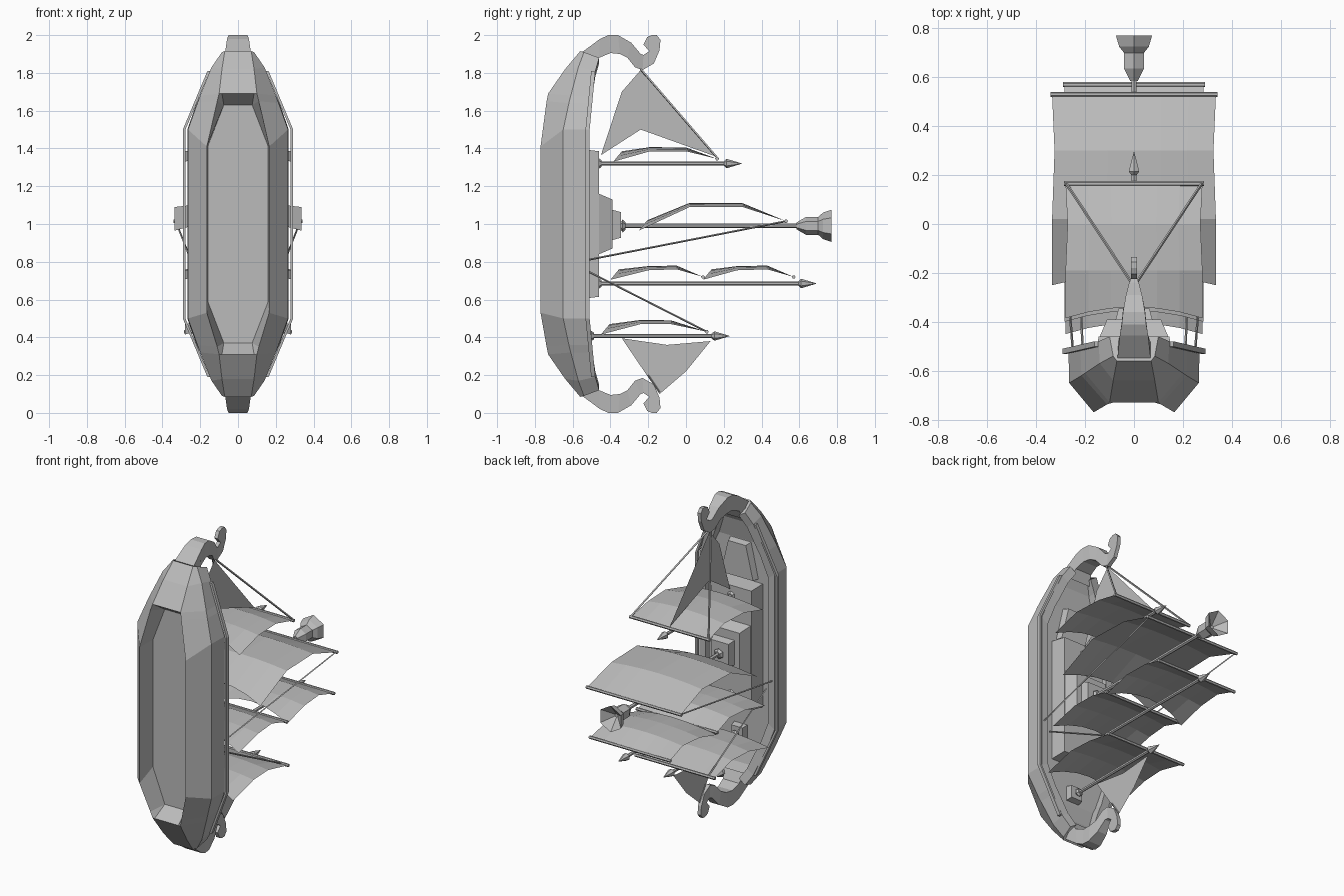
import bpy, bmesh, math
from mathutils import Vector

cube = bpy.data.objects.get("Cube")
if cube:
    bpy.data.objects.remove(cube, do_unlink=True)

grey = bpy.data.materials.new("plain grey")
grey.use_nodes = True
GREY = (0.5, 0.5, 0.5, 1)
grey.diffuse_color = GREY
grey.node_tree.nodes["Principled BSDF"].inputs["Base Color"].default_value = GREY


def finish(name, bm):
    bmesh.ops.recalc_face_normals(bm, faces=bm.faces)
    mesh = bpy.data.meshes.new(name)
    bm.to_mesh(mesh)
    bm.free()
    mesh.materials.append(grey)
    obj = bpy.data.objects.new(name, mesh)
    bpy.context.collection.objects.link(obj)
    return obj


def loft(name, rings, closed=True):
    """Skin a list of equal-length rings; closed rings get end caps."""
    bm = bmesh.new()
    rows = [[bm.verts.new(p) for p in ring] for ring in rings]
    n = len(rows[0])
    for a, b in zip(rows, rows[1:]):
        for i in range(n if closed else n - 1):
            j = (i + 1) % n
            bm.faces.new((a[i], a[j], b[j], b[i]))
    if closed:
        bm.faces.new(rows[0])
        bm.faces.new(rows[-1])
    return finish(name, bm)


def turned(name, z, profile, sides=6):
    """Turned part along y; profile holds (y, radius)."""
    angles = [2 * math.pi * i / sides for i in range(sides)]
    return loft(name, [[(r * math.sin(a), y, z + r * math.cos(a)) for a in angles]
                       for y, r in profile])


def rod(name, a, b, r, sides=6):
    a, b = Vector(a), Vector(b)
    turn = (b - a).to_track_quat('Z', 'Y')
    ring = [turn @ Vector((r * math.cos(t), r * math.sin(t), 0))
            for t in (2 * math.pi * i / sides for i in range(sides))]
    return loft(name, [[p + v for v in ring] for p in (a, b)])


def block(name, half_x, z0, z1, y0, y1, inset=0.0):
    """Box rising along +y, narrowing by inset at its top."""
    def ring(y, d):
        x = half_x - d
        return [(x, y, z0 + d), (x, y, z1 - d), (-x, y, z1 - d), (-x, y, z0 + d)]
    return loft(name, [ring(y0, 0), ring(y1, inset)])


def flip(p):
    return (p[0], p[1], 2 - p[2])


# Hull: recessed bottom, keel edge, bilge, rim and deck height at each station
def hull_half(keel_z):
    stations = [
        ((.06, -.56, .085), (.07, -.56, .085), (.085, -.54, .09), (.10, -.46, .12), -.49),
        ((.075, -.64, .18), (.085, -.64, .18), (.14, -.57, .17), (.145, -.48, .19), -.53),
        ((.085, -.73, .31), (.10, -.73, .31), (.20, -.61, .32), (.20, -.50, .32), -.56),
        ((.075, -.64, .37), (.11, -.738, .35), (.215, -.62, .36), (.22, -.505, .36), -.56),
        ((.160, -.64, .59), (.165, -.77, keel_z), (.265, -.65, .50), (.268, -.52, .50), -.56),
    ]
    rings = []
    for floor, keel, bilge, rim, deck in stations:
        inner = (rim[0] - .045, rim[1], rim[2] + .03)
        half = [floor, keel, bilge, rim, inner, (inner[0], deck, inner[2])]
        rings.append(half + [(-x, y, z) for x, y, z in reversed(half)])
    return rings


low = hull_half(.53)
high = [[flip(p) for p in ring] for ring in reversed(hull_half(.59))]
loft("hull", low + high)

# Curled stem and stern: outer y, depth, inner y, depth, half width
curl = [
    (-.57, .105, -.49, .18, .07), (-.455, .02, -.46, .12, .058),
    (-.41, .00, -.40, .095, .05), (-.36, .00, -.35, .10, .045),
    (-.29, .04, -.31, .12, .033), (-.24, .10, -.27, .17, .02),
    (-.225, .105, -.23, .185, .013), (-.195, .085, -.17, .15, .012),
    (-.225, .05, -.14, .08, .012), (-.205, .01, -.135, .025, .012),
    (-.18, .00, -.155, .00, .012),
]
for name, at in (("lower_curl", lambda p: p), ("upper_curl", flip)):
    loft(name, [[at(p) for p in ((w, yo, zo), (-w, yo, zo), (-w, yi, zi), (w, yi, zi))]
                for yo, zo, yi, zi, w in curl])

# Side rails, standing just clear of the hull
for side, s in (("left", 1), ("right", -1)):
    path = [(.155, -.49, .19), (.285, -.52, .5)]
    path = path + [flip(p) for p in reversed(path)]
    loft(side + "_rail", [[(s * (x + dx), y + dy, z) for dx, dy in
                           ((-.007, -.012), (.007, -.012), (.007, .01), (-.007, .01))]
                          for x, y, z in path])

# Deck houses
block("lower_house", .16, .60, 1.40, -.58, -.46, .015)
block("middle_house", .14, .84, 1.16, -.46, -.39, .03)
block("mast_step", .075, .915, 1.075, -.39, -.345, .012)
block("bottom_mast_step", .05, .36, .46, -.58, -.52, .01)

# Tapered hatch near the upper end
loft("upper_hatch", [[(w - d, y, 1.42), (.6 * w - d, y, 1.65 - d),
                      (d - .6 * w, y, 1.65 - d), (d - w, y, 1.42)]
                     for w, y, d in ((.13, -.58, 0), (.13, -.52, .015))])

# Masts with round feet and pointed tips
for name, z, foot, tip in (("top", 1.32, -.46, .295), ("lower", .685, -.46, .69),
                           ("bottom", .407, -.50, .23)):
    turned(name + "_mast", z, [(foot - .03, .011), (tip - .08, .011)])
    turned(name + "_mast_foot", z, [(foot - .01, .018), (foot, .027), (foot + .012, .018)])
    turned(name + "_mast_tip", z, [(tip - .095, .012), (tip - .08, .025), (tip, .001)])
turned("main_mast", .99, [(-.40, .012), (.60, .012)])
turned("main_mast_foot", .99, [(-.345, .02), (-.335, .034), (-.32, .02)])

# Lookout with a hollow mouth
turned("lookout", .99, [(.585, .018), (.635, .047), (.70, .047), (.725, .07),
                        (.77, .085), (.71, .012)])

# Square sails, each on its yard: half width, then (y, z) edge points
sails = {
    "top": (.28, [(.165, 1.345), (0, 1.385), (-.19, 1.385), (-.385, 1.33)]),
    "main": (.335, [(.53, 1.015), (.30, 1.09), (.02, 1.09), (-.25, .965)]),
    "lower_outer": (.285, [(.57, .72), (.43, .76), (.27, .755), (.09, .705)]),
    "lower_inner": (.285, [(.09, .72), (-.05, .76), (-.20, .755), (-.40, .705)]),
    "bottom": (.28, [(.11, .43), (-.08, .47), (-.24, .47), (-.45, .415)]),
}
STEPS = 6
for name, (half, edge) in sails.items():
    rows = []
    for k, (y, z) in enumerate(edge):
        us = [2 * i / STEPS - 1 for i in range(STEPS + 1)]
        lift = (0, .02, .022, .055)[k]
        slip = .045 if k == 3 else 0
        rows.append([(u * half * (.97 if k == 1 else 1), y + slip * (1 - u * u),
                      z + lift * (1 - u * u)) for u in us])
    loft(name + "_sail", rows, closed=False)
    y, z = edge[0]
    rod(name + "_yard", (-half - .006, y, z), (half + .006, y, z), .010)


# Triangular end sails on the centre line
def flat_sail(name, outline):
    bm = bmesh.new()
    bm.faces.new([bm.verts.new((0, y, z)) for y, z in outline])
    bmesh.ops.triangulate(bm, faces=bm.faces)
    finish(name, bm)


flat_sail("upper_jib", [(-.24, 1.815), (.165, 1.355), (-.04, 1.455), (-.24, 1.50),
                        (-.45, 1.365), (-.34, 1.70)])
flat_sail("lower_jib", [(-.34, .395), (-.10, .36), (.13, .38), (0, .22), (-.14, .10)])

# Rigging ropes, mirrored left and right
for side, s in (("left", 1), ("right", -1)):
    rod(side + "_top_rope", (.01 * s, -.24, 1.82), (.28 * s, .17, 1.345), .006, 4)
    rod(side + "_main_rope", (.25 * s, -.52, .81), (.33 * s, .53, 1.015), .005, 4)
    rod(side + "_bottom_rope", (.21 * s, -.52, .75), (.235 * s, .11, .43), .005, 4)
rod("lower_stay", (0, -.20, .20), (0, -.14, .11), .004, 4)
